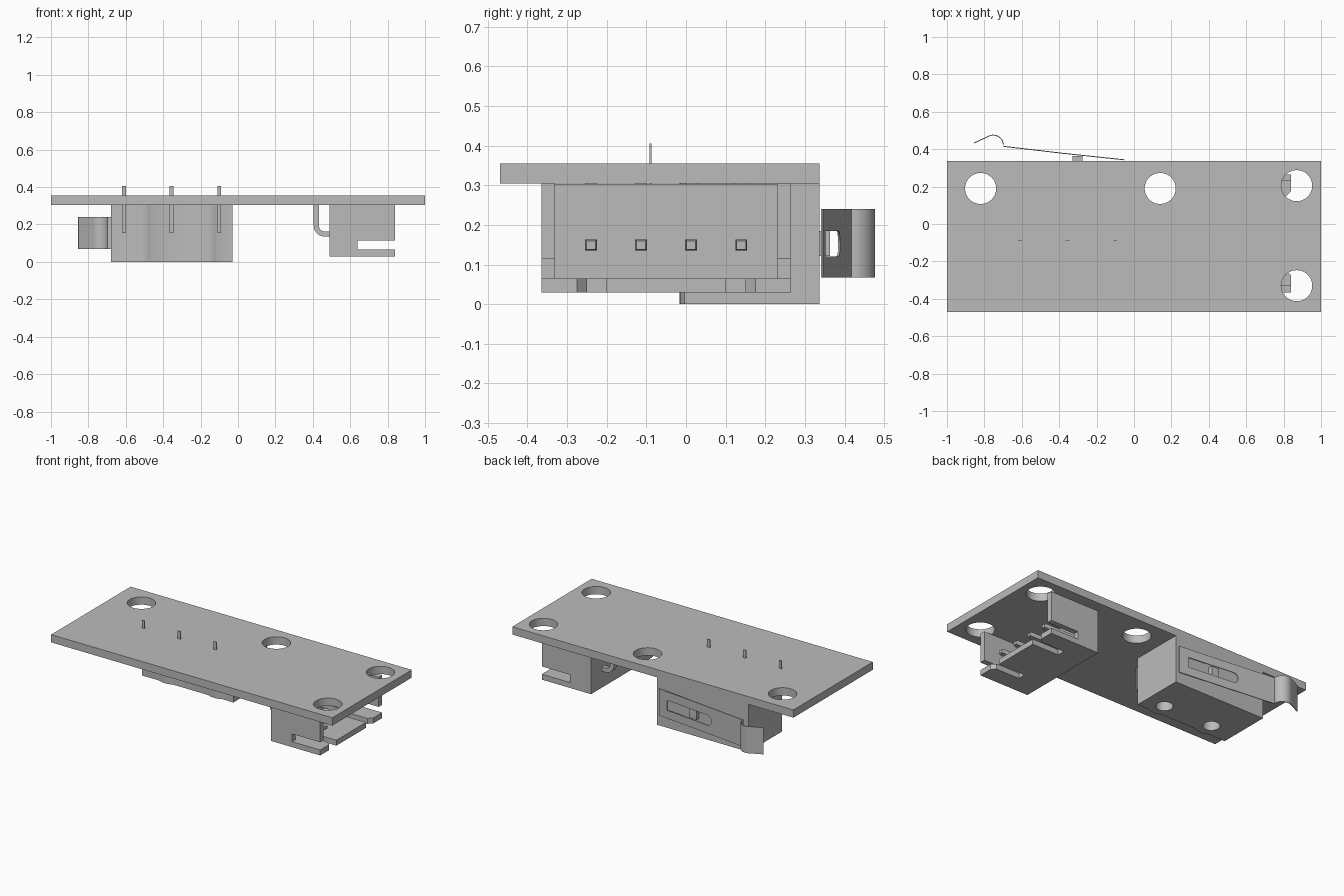
import bpy, bmesh, math
from mathutils import Vector

cube = bpy.data.objects.get("Cube")
if cube:
    bpy.data.objects.remove(cube, do_unlink=True)

grey = bpy.data.materials.new("plain grey")
grey.use_nodes = True
colour = (0.5, 0.5, 0.5, 1)
grey.diffuse_color = colour
grey.node_tree.nodes["Principled BSDF"].inputs["Base Color"].default_value = colour

# Places a 2D profile point (a, b) and a depth d along the named axis
PLACE = {
    "x": lambda a, b, d: (d, a, b),
    "y": lambda a, b, d: (a, d, b),
    "z": lambda a, b, d: (a, b, d),
}


def prism(name, pts, axis, lo, hi):
    """Extrude a closed profile along an axis."""
    bm = bmesh.new()
    face = bm.faces.new([bm.verts.new(PLACE[axis](a, b, lo)) for a, b in pts])
    ext = bmesh.ops.extrude_face_region(bm, geom=[face])
    move = Vector(PLACE[axis](0, 0, hi - lo))
    verts = [g for g in ext["geom"] if isinstance(g, bmesh.types.BMVert)]
    bmesh.ops.translate(bm, verts=verts, vec=move)
    bmesh.ops.recalc_face_normals(bm, faces=bm.faces)
    mesh = bpy.data.meshes.new(name)
    bm.to_mesh(mesh)
    bm.free()
    obj = bpy.data.objects.new(name, mesh)
    bpy.context.collection.objects.link(obj)
    mesh.materials.append(grey)
    return obj


def box(name, x, y, z):
    pts = [(x[0], y[0]), (x[1], y[0]), (x[1], y[1]), (x[0], y[1])]
    return prism(name, pts, "z", *z)


def arc(cx, cy, r, start, end, n):
    angles = [math.radians(start + (end - start) * i / n) for i in range(n + 1)]
    return [(cx + r * math.cos(t), cy + r * math.sin(t)) for t in angles]


def cylinder(name, x, y, r, z):
    return prism(name, arc(x, y, r, 0, 360, 48)[:-1], "z", *z)


def combine(obj, other, operation):
    mod = obj.modifiers.new("combine", "BOOLEAN")
    mod.operation, mod.object, mod.solver = operation, other, "EXACT"
    bpy.ops.object.select_all(action="DESELECT")
    bpy.context.view_layer.objects.active = obj
    obj.select_set(True)
    bpy.ops.object.modifier_apply(modifier=mod.name)
    bpy.data.objects.remove(other, do_unlink=True)


def strip(points, thick):
    """Closed outline of a thin bent sheet following the points."""
    left, right = [], []
    pts = [Vector(p) for p in points]
    for i, p in enumerate(pts):
        d = (pts[min(i + 1, len(pts) - 1)] - pts[max(i - 1, 0)]).normalized()
        n = Vector((-d.y, d.x)) * thick / 2
        left.append(tuple(p + n))
        right.append(tuple(p - n))
    return left + right[::-1]


# Board with mounting holes
BOTTOM, TOP = 0.305, 0.355
board = box("board", (-1, 1), (-0.47, 0.337), (BOTTOM, TOP))
for x, y in ((-0.82, 0.19), (0.14, 0.19), (0.87, 0.205), (0.87, -0.33)):
    combine(board, cylinder("cutter", x, y, 0.083, (0.2, 0.5)), "DIFFERENCE")

# Switch body with two bored bosses
body = box("switch_body", (-0.68, -0.03), (-0.004, 0.337), (0, BOTTOM))
for x in (-0.51, -0.16):
    combine(body, cylinder("boss", x, 0.08, 0.096, (0, BOTTOM)), "UNION")
for x in (-0.51, -0.16):
    combine(body, cylinder("cutter", x, 0.08, 0.05, (-0.1, 0.29)), "DIFFERENCE")

# Switch button
box("switch_button", (-0.33, -0.275), (0.32, 0.364), (0.122, 0.185))

# Spring lever with a rounded slot
path = [(-0.05, 0.343), (-0.38, 0.378), (-0.697, 0.415)]
path += arc(-0.753, 0.42, 0.055, 10, 112, 14)
path += [(-0.855, 0.433)]
lever = prism("switch_lever", strip(path, 0.005), "y", 0.068, 0.24)
# The sheet profile lies in plan, so turn the extrusion upright
for v in lever.data.vertices:
    v.co = (v.co.x, v.co.z, v.co.y)
lever.data.flip_normals()
slot = arc(-0.42, 0.153, 0.032, 90, 270, 12) + [(-0.11, 0.121), (-0.11, 0.185)]
combine(lever, prism("cutter", slot, "y", 0.341, 0.45), "DIFFERENCE")

# Bent flat pins of the switch
for i, x in enumerate((-0.61, -0.355, -0.1)):
    leg = [(0.01, 0.155), (-0.092, 0.155), (-0.092, 0.406),
           (-0.087, 0.406), (-0.087, 0.16), (0.01, 0.16)]
    prism(f"switch_pin_{i + 1}", leg, "x", x - 0.01, x + 0.01)

# Connector housing: slotted side walls, back wall and tongued floor
wall = [(0.49, 0.03), (0.84, 0.03), (0.84, 0.065), (0.64, 0.065),
        (0.64, 0.115), (0.84, 0.115), (0.84, 0.305), (0.49, 0.305)]
prism("connector_front_wall", wall, "y", -0.365, -0.33)
prism("connector_rear_wall", wall, "y", 0.23, 0.265)
box("connector_back_wall", (0.49, 0.53), (-0.33, 0.23), (0.03, 0.303))
half = [(0.84, -0.33), (0.84, -0.275), (0.815, -0.25),
        (0.65, -0.25), (0.65, -0.2), (0.84, -0.2)]
floor = [(0.49, -0.33)] + half
floor += [(x, -0.1 - y) for x, y in reversed(half)] + [(0.49, 0.23)]
prism("connector_floor", floor, "z", 0.03, 0.065)

# Connector pins: square wire with a bend and a tapered tip
for i in range(4):
    y = -0.24 + 0.1265 * i
    outer = arc(0.463, 0.193, 0.058, 180, 270, 8)
    inner = arc(0.463, 0.193, 0.03, 270, 180, 8)
    wire = [(0.405, BOTTOM)] + outer + [(0.78, 0.135), (0.78, 0.163)]
    wire += inner + [(0.433, BOTTOM)]
    pin = prism(f"connector_pin_{i + 1}", wire, "y", y - 0.015, y + 0.015)
    bm = bmesh.new()
    bm.from_mesh(pin.data)
    tip = max(bm.faces, key=lambda f: f.calc_center_median().x)
    bmesh.ops.inset_individual(bm, faces=[tip], thickness=0.005, depth=0.015)
    bm.to_mesh(pin.data)
    bm.free()

# Smooth the rounded surfaces, keep the edges sharp
bpy.ops.object.select_all(action="DESELECT")
for obj in bpy.context.collection.objects:
    if obj.type == "MESH":
        obj.select_set(True)
        bpy.context.view_layer.objects.active = obj
bpy.ops.object.shade_smooth_by_angle(angle=math.radians(30))
